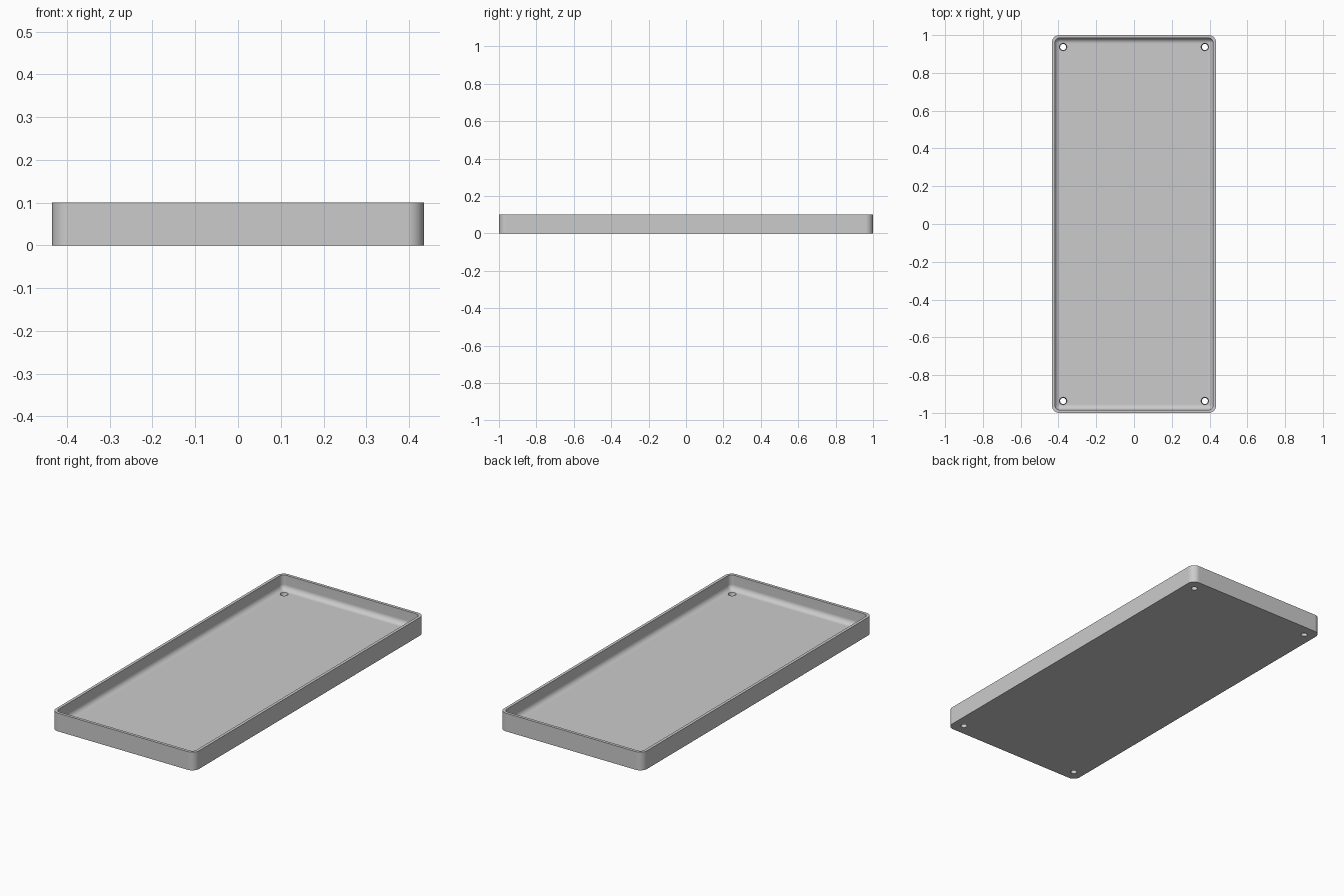
import bpy, bmesh
from math import sin, cos, pi

cube = bpy.data.objects.get("Cube")
if cube:
    bpy.data.objects.remove(cube, do_unlink=True)

HALF_X, HALF_Y, HEIGHT = 0.435, 1.0, 0.10
CORNER, WALL, FLOOR, FILLET = 0.04, 0.016, 0.02, 0.028
HOLE_X, HOLE_Y = 0.375, 0.937
ARC = 8

grey = bpy.data.materials.new("light grey")
grey.use_nodes = True
colour = (0.6, 0.6, 0.6, 1)
grey.diffuse_color = colour
grey.node_tree.nodes["Principled BSDF"].inputs["Base Color"].default_value = colour


def link_mesh(name, bm):
    bmesh.ops.recalc_face_normals(bm, faces=bm.faces)
    mesh = bpy.data.meshes.new(name)
    bm.to_mesh(mesh)
    bm.free()
    mesh.materials.append(grey)
    obj = bpy.data.objects.new(name, mesh)
    bpy.context.collection.objects.link(obj)
    return obj


def rounded_ring(bm, inset, z):
    """Rounded rectangle of vertices, inset from the outer wall."""
    r = max(CORNER - inset, 0.005)
    cx, cy = HALF_X - inset - r, HALF_Y - inset - r
    ring = []
    for q, (sx, sy) in enumerate([(1, 1), (-1, 1), (-1, -1), (1, -1)]):
        for i in range(ARC + 1):
            a = (q + i / ARC) * pi / 2
            ring.append(bm.verts.new((sx * cx + r * cos(a), sy * cy + r * sin(a), z)))
    return ring


# Tray: outer wall, rim, inner wall and rounded transition to the floor
profile = [(0, 0), (0, HEIGHT), (WALL, HEIGHT)]
for i in range(ARC + 1):
    a = i / ARC * pi / 2
    profile.append((WALL + FILLET * (1 - cos(a)), FLOOR + FILLET * (1 - sin(a))))

bm = bmesh.new()
rings = [rounded_ring(bm, inset, z) for inset, z in profile]
for low, high in zip(rings, rings[1:]):
    n = len(low)
    for i in range(n):
        j = (i + 1) % n
        bm.faces.new((low[i], low[j], high[j], high[i]))
bm.faces.new(rings[0][::-1])
bm.faces.new(rings[-1])
tray = link_mesh("tray", bm)

# Slightly tapered screw holes through the floor at the four corners
bm = bmesh.new()
for sx in (-1, 1):
    for sy in (-1, 1):
        made = bmesh.ops.create_cone(bm, cap_ends=True, segments=32, radius1=0.014,
                                     radius2=0.022, depth=0.04)
        bmesh.ops.translate(bm, verts=made["verts"],
                            vec=(sx * HOLE_X, sy * HOLE_Y, FLOOR / 2))
cutter = link_mesh("hole_cutter", bm)
cutter.hide_render = True

cut = tray.modifiers.new("screw_holes", 'BOOLEAN')
cut.operation = 'DIFFERENCE'
cut.solver = 'EXACT'
cut.object = cutter

bpy.ops.object.select_all(action='DESELECT')
tray.select_set(True)
bpy.context.view_layer.objects.active = tray
bpy.ops.object.modifier_apply(modifier=cut.name)
bpy.data.objects.remove(cutter, do_unlink=True)

# Smooth corners and fillet, flat floor and rim
bpy.ops.object.shade_smooth_by_angle(angle=pi / 6)
weighted = tray.modifiers.new("flat_floor", 'WEIGHTED_NORMAL')
weighted.keep_sharp = True
